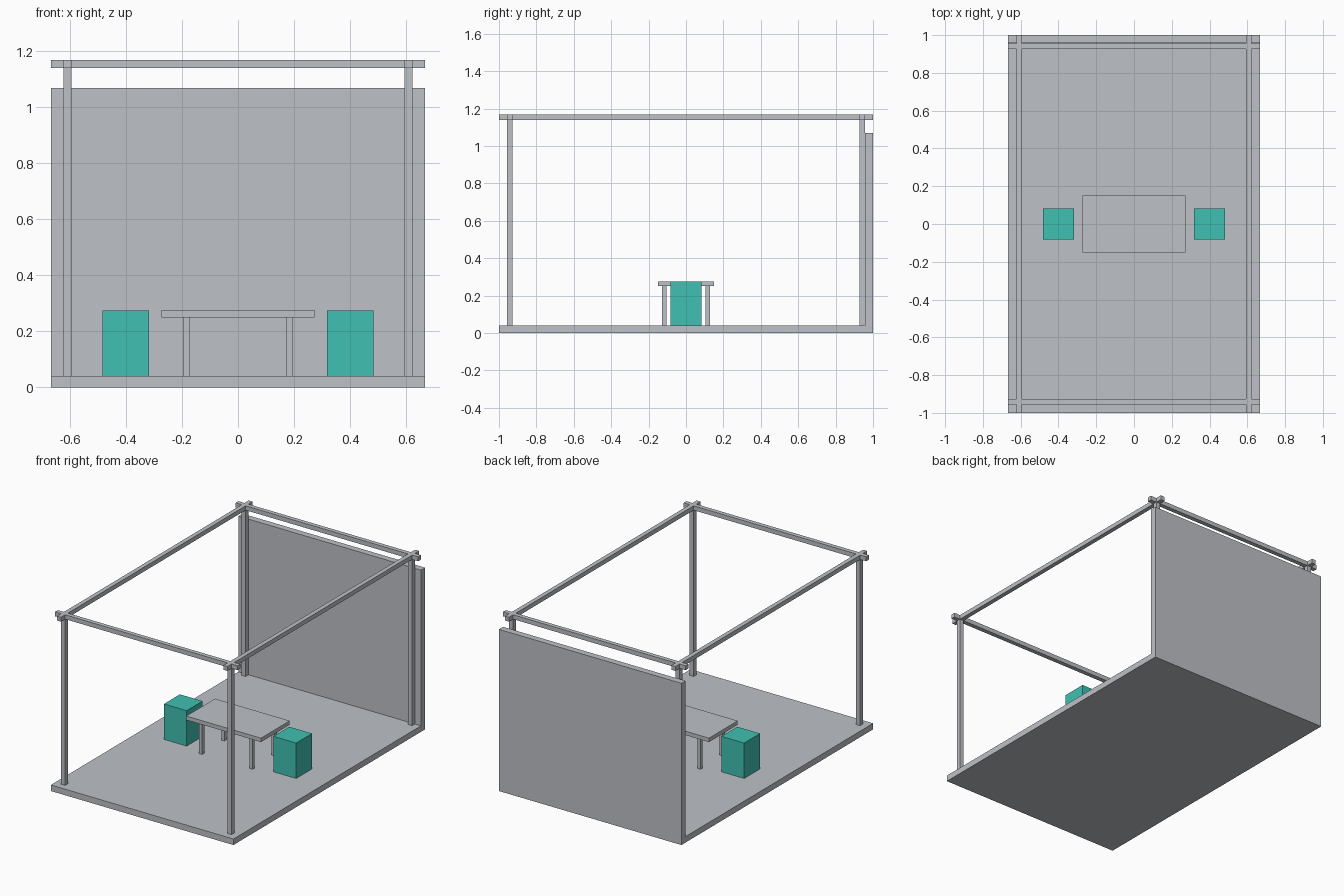
import bpy

cube = bpy.data.objects.get("Cube")
if cube:
    bpy.data.objects.remove(cube, do_unlink=True)


def make_material(name, rgb):
    mat = bpy.data.materials.new(name)
    mat.use_nodes = True
    color = (*rgb, 1.0)
    mat.diffuse_color = color
    mat.node_tree.nodes["Principled BSDF"].inputs["Base Color"].default_value = color
    return mat


GREY = make_material("light grey", (0.515, 0.533, 0.565))
TEAL = make_material("teal", (0.051, 0.527, 0.445))


def box(name, x, y, z, mat=GREY):
    """Box spanning the given (low, high) range on each axis."""
    spans = (x, y, z)
    bpy.ops.mesh.primitive_cube_add(size=1, location=[(a + b) / 2 for a, b in spans])
    obj = bpy.context.object
    obj.name = name
    obj.scale = [b - a for a, b in spans]
    bpy.ops.object.transform_apply(location=False, rotation=False, scale=True)
    obj.data.materials.append(mat)
    return obj


def around(center, width):
    return (center - width / 2, center + width / 2)


HALF_X, HALF_Y = 0.667, 1.0
FLOOR, TOP = 0.04, 1.167
BAR = 0.029
POST_X, POST_Y = 0.608, 0.942
SIDES = (("right", -1), ("left", 1))
ENDS = (("front", -1), ("back", 1))

# Floor slab and back wall
box("floor", (-HALF_X, HALF_X), (-HALF_Y, HALF_Y), (0, FLOOR))
box("back_wall", (-HALF_X, HALF_X), (0.957, HALF_Y), (FLOOR, 1.068))

# Corner posts
for end, sy in ENDS:
    for side, sx in SIDES:
        box(f"{end}_{side}_post", around(sx * POST_X, BAR),
            around(sy * POST_Y, BAR), (FLOOR, TOP))

# Crossing roof beams
beam_z = (TOP - BAR, TOP)
for end, sy in ENDS:
    box(f"{end}_beam", (-HALF_X, HALF_X), around(sy * POST_Y, BAR), beam_z)
for side, sx in SIDES:
    box(f"{side}_beam", around(sx * POST_X, BAR), (-HALF_Y, HALF_Y), beam_z)

# Table
box("table_top", around(0, 0.546), around(0, 0.3), (0.25, 0.276))
for end, sy in ENDS:
    for side, sx in SIDES:
        box(f"{end}_{side}_table_leg", around(sx * 0.184, 0.022),
            around(sy * 0.116, 0.022), (FLOOR, 0.25))

# Stools
for side, sx in SIDES:
    box(f"{side}_stool", around(sx * 0.4, 0.166), around(0, 0.166),
        (FLOOR, 0.274), TEAL)
